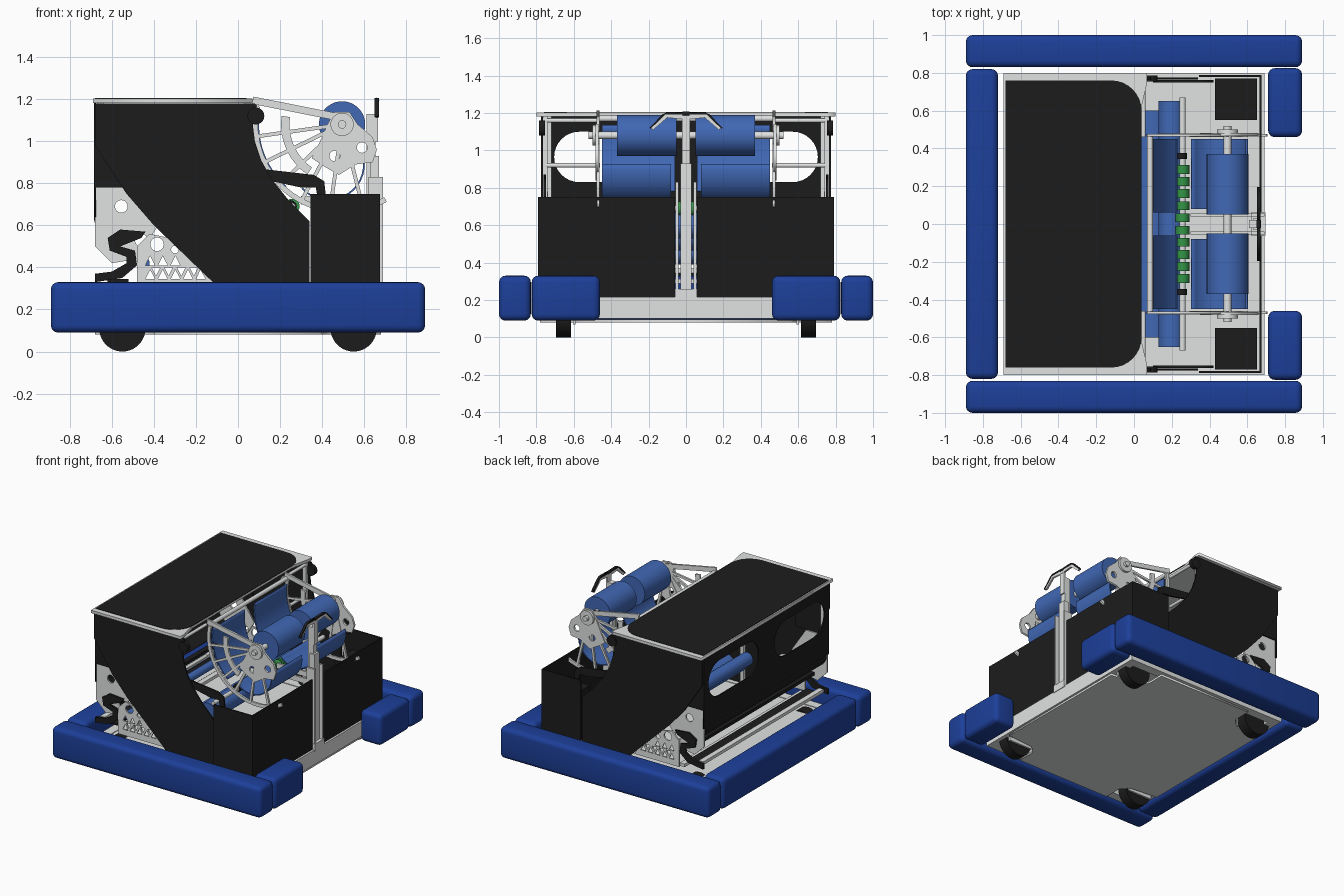
import bpy, bmesh
from math import sin, cos, pi, radians, hypot

if "Cube" in bpy.data.objects:
    bpy.data.objects.remove(bpy.data.objects["Cube"])


def material(name, rgb):
    m = bpy.data.materials.new(name)
    m.use_nodes = True
    m.diffuse_color = (*rgb, 1)
    m.node_tree.nodes["Principled BSDF"].inputs["Base Color"].default_value = (*rgb, 1)
    return m


NAVY = material("bumper blue", (.012, .05, .32))
BLUE = material("roller blue", (.052, .138, .46))
BLACK = material("panel black", (.012, .012, .012))
METAL = material("light metal", (.75, .76, .76))
GREEN = material("wheel green", (.035, .3, .065))


def finish(name, bm, mat, smooth=True):
    me = bpy.data.meshes.new(name)
    bm.to_mesh(me)
    bm.free()
    ob = bpy.data.objects.new(name, me)
    bpy.context.collection.objects.link(ob)
    me.materials.append(mat)
    if smooth:
        bpy.ops.object.select_all(action='DESELECT')
        ob.select_set(True)
        bpy.context.view_layer.objects.active = ob
        bpy.ops.object.shade_smooth_by_angle(angle=radians(35))


def box(name, mat, x, y, z, bevel=0):
    """Box from three (low, high) ranges."""
    bm = bmesh.new()
    bmesh.ops.create_cube(bm, size=1)
    for v in bm.verts:
        v.co = [r[0] + (c + .5) * (r[1] - r[0]) for c, r in zip(v.co, (x, y, z))]
    if bevel:
        bmesh.ops.bevel(bm, geom=bm.edges[:], offset=bevel, segments=4, profile=.5, affect='EDGES')
    finish(name, bm, mat, bevel > 0)


def rod(name, mat, x, z, r, y, sides=32):
    """Cylinder running along y."""
    bm = bmesh.new()
    bmesh.ops.create_cone(bm, cap_ends=True, segments=sides, radius1=r, radius2=r, depth=y[1] - y[0])
    for v in bm.verts:
        a, b, c = v.co
        v.co = (x + a, c + (y[0] + y[1]) / 2, z + b)
    bmesh.ops.recalc_face_normals(bm, faces=bm.faces)
    finish(name, bm, mat)


def plate(name, mat, outlines, at, thick=.012, rot=(pi / 2, 0, 0)):
    """Flat plate from an outline plus hole outlines; default plane is xz."""
    cu = bpy.data.curves.new(name, 'CURVE')
    cu.dimensions, cu.fill_mode, cu.extrude = '2D', 'BOTH', thick / 2
    for pts in outlines:
        s = cu.splines.new('POLY')
        s.points.add(len(pts) - 1)
        for p, q in zip(s.points, pts):
            p.co = (q[0], q[1], 0, 1)
        s.use_cyclic_u = True
    ob = bpy.data.objects.new(name, cu)
    bpy.context.collection.objects.link(ob)
    ob.location, ob.rotation_euler = at, rot
    cu.materials.append(mat)
    bpy.ops.object.select_all(action='DESELECT')
    ob.select_set(True)
    bpy.context.view_layer.objects.active = ob
    bpy.ops.object.convert(target='MESH')


def arc(cx, cz, r, a0, a1, n=16):
    return [(cx + r * cos(radians(a0 + (a1 - a0) * i / n)),
             cz + r * sin(radians(a0 + (a1 - a0) * i / n))) for i in range(n + 1)]


def circle(cx, cz, r):
    return arc(cx, cz, r, 0, 345, 23)


def band(cx, cz, r0, r1, a0, a1):
    return arc(cx, cz, r0, a0, a1) + arc(cx, cz, r1, a1, a0)


def strip(p, q, w):
    dx, dz = q[0] - p[0], q[1] - p[1]
    k = w / 2 / hypot(dx, dz)
    return [(p[0] - dz * k, p[1] + dx * k), (q[0] - dz * k, q[1] + dx * k),
            (q[0] + dz * k, q[1] - dx * k), (p[0] + dz * k, p[1] - dx * k)]


# Bumpers
box("rear_side_bumper", NAVY, (-.89, -.72), (-.82, .82), (.09, .33), .035)
for s, side in ((-1, "front"), (1, "back")):
    def span(a, b):
        return tuple(sorted((s * a, s * b)))
    box(side + "_bumper", NAVY, (-.89, .89), span(.83, 1), (.09, .33), .035)
    box(side + "_short_bumper", NAVY, (.71, .89), span(.46, .825), (.09, .33), .035)

    # Wheels, chassis rails and brackets
    for x in (-.55, .55):
        rod(side + "_wheel", BLACK, x, .11, .11, span(.615, .695), 40)
        box(side + "_wheel_bracket", METAL, (x - .1, x + .1), span(.59, .605), (.07, .2))
    box(side + "_rail", METAL, (-.69, .69), span(.73, .8), (.1, .215))

    # Side armour
    curve = [(.09, 1.17), (.07, 1.08), (.08, 1), (.11, .91), (.16, .82), (.24, .72), (.34, .62)]
    plate(side + "_side_panel", BLACK, [[(-.68, 1.18), (.08, 1.18)] + curve +
          [(.34, .21), (0, .21), (-.12, .33), (-.4, .6), (-.53, .75), (-.68, .98)]], (0, s * .77, 0))
    plate(side + "_upper_rear_panel", BLACK, [[(-.68, 1.18), (-.4, 1.18), (-.4, .78), (-.68, .78)]],
          (0, s * .755, 0))
    plate(side + "_rear_gusset", METAL,
          [[(-.68, .78), (-.5, .78), (-.38, .6), (-.48, .44), (-.6, .42), (-.68, .5)],
           circle(-.555, .69, .03), circle(-.46, .53, .03)], (0, s * .745, 0))
    # Lattice intake plate: rows of small triangles
    holes = [[(a, z), (a + .045, z), (a + .022, z + .045)]
             for z, n in ((.345, 5), (.41, 3)) for a in [-.44 + .06 * i for i in range(n)]]
    holes += [[(a, .4), (a + .04, .4), (a + .02, .36)] for a in [-.41 + .06 * i for i in range(4)]]
    plate(side + "_intake_lattice", METAL,
          [[(-.48, .3), (-.1, .3), (-.14, .38), (-.28, .53), (-.42, .56), (-.48, .5)],
           circle(-.385, .51, .032), circle(-.3, .485, .018)] + holes, (0, s * .765, 0))
    plate(side + "_intake_hook", BLACK,
          [[(-.68, .33), (-.55, .35), (-.48, .41), (-.49, .48), (-.56, .5), (-.46, .54), (-.44, .57),
            (-.56, .58), (-.62, .54), (-.61, .48), (-.53, .45), (-.53, .42), (-.6, .38), (-.68, .37)]],
          (0, s * .755, 0), .02)
    rod(side + "_panel_knob", BLACK, .085, 1.12, .04, span(.755, .785))

    # Front electronics boxes: open-topped covers with a block inside
    box(side + "_box_side", BLACK, (.345, .675), span(.778, .79), (.215, .75))
    box(side + "_box_face", BLACK, (.665, .675), span(.06, .79), (.215, .75))
    box(side + "_battery_block", BLACK, (.43, .65), span(.55, .77), (.22, .6))

    # Posts, top rail and thin spacer rods
    box(side + "_post", METAL, (.03, .06), span(.74, .765), (.21, 1.19))
    box(side + "_corner_post", METAL, (-.67, -.64), span(.72, .745), (.7, 1.19))
    for z in (.92, 1.16):
        rod(side + "_spacer_rod", METAL, .05, z, .012, span(.46, .75), 12)
    plate(side + "_lift_arm", BLACK,
          [[(.1, .87), (.36, .84), (.41, .81), (.42, .72), (.38, .72), (.37, .78), (.3, .78), (.16, .81)]],
          (0, s * .755, 0), .014)

    # Launcher side frame: rim, inner ring, spokes, hub plate
    hub = (.495, 1.08)
    parts = [band(*hub, .4, .425, 168, 300), band(*hub, .25, .29, 172, 235),
             strip((.07, 1.195), (.5, 1.11), .035)]
    parts += [strip((hub[0] + .05 * cos(radians(a)), hub[1] + .05 * sin(radians(a))),
                    (hub[0] + .41 * cos(radians(a)), hub[1] + .41 * sin(radians(a))), .018)
              for a in (188, 206, 224, 242, 262, 284)]
    for i, p in enumerate(parts):
        plate(side + "_launcher_frame", METAL, [p], (0, s * .47, 0), .014 + .0004 * i)
    plate(side + "_hub_plate", METAL,
          [[(.43, 1.09), (.46, 1.14), (.53, 1.14), (.57, 1.08), (.64, 1.02), (.66, .96), (.64, .9),
            (.56, .89), (.48, .84), (.41, .88), (.35, .92), (.39, 1.0)],
           circle(.495, 1.08, .025), circle(.59, .97, .025), circle(.46, .93, .025)],
          (0, s * .475, 0), .016)
    rod(side + "_hub_ring", METAL, *hub, .055, span(.48, .5))

    # Launcher rollers, curved rear hood and front guide sheets
    rod(side + "_launch_roller", BLUE, *hub, .11, span(.05, .37), 48)
    plate(side + "_hood", BLUE, [band(*hub, .395, .405, 172, 228)], (0, s * .255, 0), .39)
    plate(side + "_front_guide", BLUE, [band(.43, .89, .165, .173, 222, 372)], (0, s * .265, 0), .37)
    for i in range(5):
        y = .01 + i * .064
        rod(side + "_feed_wheel", GREEN, .257, .69, .036, span(y, y + .046), 20)
    rod(side + "_shaft_collar", BLACK, .25, .69, .03, span(.345, .375), 16)

    # Climbing hook arm at the mast top
    plate(side + "_hook_arm", METAL, [[(0, 1.19), (s * .1, 1.2), (s * .12, 1.19), (s * .19, 1.12),
          (s * .175, 1.11), (s * .1, 1.175), (0, 1.165)]], (.66, 0, 0), .014, (pi / 2, 0, pi / 2))
    plate(side + "_hook_pad", BLACK, [[(s * .02, 1.203), (s * .1, 1.205), (s * .125, 1.193),
          (s * .195, 1.122), (s * .19, 1.115), (s * .11, 1.192), (s * .02, 1.192)]],
          (.66, 0, 0), .02, (pi / 2, 0, pi / 2))

# Chassis ends, floor and belly plate notched around the wheels
for x in (-.69, .62):
    box("end_rail", METAL, (x, x + .07), (-.8, .8), (.1, .215))
box("floor", METAL, (-.66, .66), (-.78, .78), (.195, .21))
quarter = [(.68, .56), (.46, .58), (.4, .64), (.4, .78)]
belly = quarter + [(-x, y) for x, y in quarter[::-1]]
belly += [(-x, -y) for x, y in belly]
plate("belly_plate", METAL, [belly], (0, 0, .088), .014, (0, 0, 0))

# Roof: light frame with a black cover rounded at the +x corners
roof = arc(-.12, -.6, .16, -90, 0, 8) + arc(-.12, .6, .16, 0, 90, 8) + [(-.68, .76), (-.68, -.76)]
plate("roof_cover", BLACK, [roof], (0, 0, 1.204), .004, (0, 0, 0))
plate("roof_frame", METAL, [[(-.69, -.8), (.07, -.8), (.07, -.75), (.035, -.6), (.035, .6), (.07, .75),
      (.07, .8), (-.69, .8)]], (0, 0, 1.192), .022, (0, 0, 0))

# Rear panel with two rounded windows, and its curled lower edge
windows = [arc(c + .17, .965, .135, -90, 90) + arc(c - .17, .965, .135, 90, 270) for c in (-.4, .4)]
plate("rear_panel", BLACK, [[(-.76, .64), (.76, .64), (.76, 1.181), (-.76, 1.181)]] + windows,
      (-.68, 0, 0), .01, (pi / 2, 0, pi / 2))
plate("rear_curl", BLACK, [band(-.58, .64, .095, .105, 180, 290)], (0, 0, 0), 1.46)

# Intake rollers, cross bars and feed ramp
for x, z, r in ((-.45, .42, .03), (-.03, .45, .05)):
    rod("intake_roller", BLUE, x, z, r, (-.7, .7))
for x, z, mat in ((-.64, .36, METAL), (-.56, .47, BLACK), (-.48, .3, METAL)):
    box("intake_cross_bar", mat, (x - .02, x + .02), (-.73, .73), (z - .012, z + .012))
box("intake_lip", BLACK, (-.62, -.52), (-.72, .72), (.33, .345))
plate("feed_ramp", BLUE, [strip((-.08, .42), (.15, .54), .012)], (0, 0, 0), 1.2)
rod("lower_roller", BLUE, .2, .6, .07, (-.65, .65), 40)
rod("feed_shaft", METAL, .257, .69, .016, (-.67, .67), 16)
rod("launch_shaft", METAL, .495, 1.08, .02, (-.52, .52), 16)
rod("upper_cross_rod", METAL, .085, 1.17, .016, (-.47, .47), 16)

# Mast with its rails, cap and brace
box("mast_core", METAL, (.63, .67), (-.03, .03), (.21, .93))
box("mast_upper", METAL, (.61, .655), (-.022, .022), (.75, 1.13))
box("mast_tip", METAL, (.65, .665), (-.022, .022), (1.0, 1.195))
for y in (-.055, .04):
    box("mast_rail", METAL, (.62, .69), (y, y + .015), (.21, .83))
    box("mast_brace", METAL, (.3, .64), (y, y + .015), (.7, .74))
box("mast_foot", METAL, (.62, .695), (-.06, .06), (.205, .26))
rod("mast_pin", BLACK, .66, 1.195, .012, (-.02, .02), 12)
